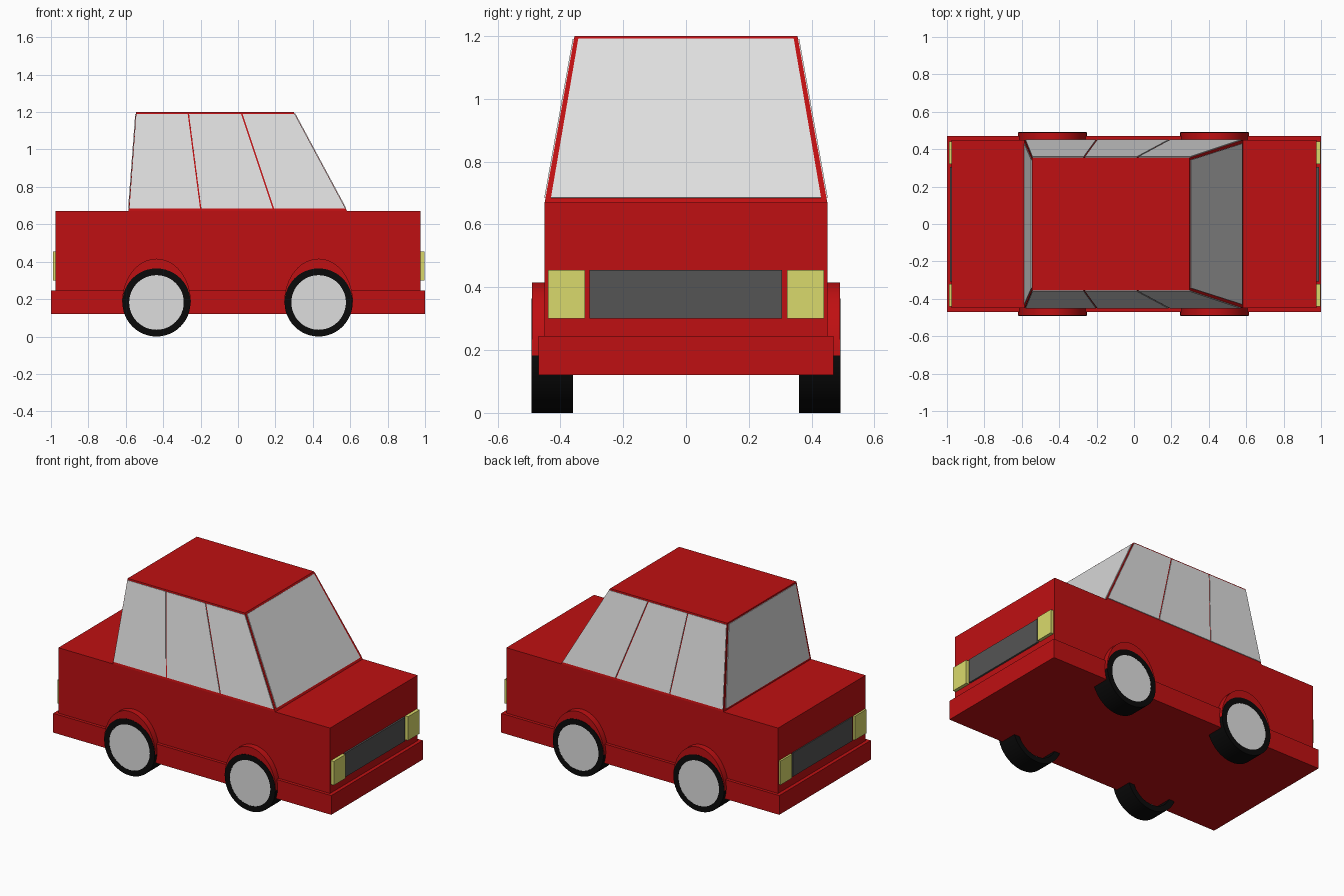
import bpy, bmesh, math
from mathutils import Vector

if "Cube" in bpy.data.objects:
    bpy.data.objects.remove(bpy.data.objects["Cube"])


def material(name, rgb):
    m = bpy.data.materials.new(name)
    m.diffuse_color = (*rgb, 1)
    m.use_nodes = True
    m.node_tree.nodes["Principled BSDF"].inputs["Base Color"].default_value = m.diffuse_color
    return m


RED = material("red paint", (0.52, 0.005, 0.006))
GREY = material("light grey", (0.73, 0.73, 0.73))
YELLOW = material("lamp yellow", (0.70, 0.70, 0.15))
DARK = material("dark grey", (0.09, 0.09, 0.09))
BLACK = material("tyre black", (0.003, 0.003, 0.003))


def finish(name, bm, mat, smooth=False):
    bmesh.ops.recalc_face_normals(bm, faces=bm.faces)
    me = bpy.data.meshes.new(name)
    bm.to_mesh(me)
    bm.free()
    me.materials.append(mat)
    ob = bpy.data.objects.new(name, me)
    bpy.context.collection.objects.link(ob)
    if smooth:
        bpy.ops.object.select_all(action='DESELECT')
        ob.select_set(True)
        bpy.context.view_layer.objects.active = ob
        bpy.ops.object.shade_smooth_by_angle(angle=math.radians(35))
    return ob


def loft(name, loops, mat, caps=True, closed=False, smooth=False):
    """Skin a list of equal-length closed loops."""
    bm = bmesh.new()
    rows = [[bm.verts.new(p) for p in loop] for loop in loops]
    n = len(rows[0])
    pairs = list(zip(rows, rows[1:])) + ([(rows[-1], rows[0])] if closed else [])
    for a, b in pairs:
        for i in range(n):
            j = (i + 1) % n
            bm.faces.new((a[i], a[j], b[j], b[i]))
    if caps and not closed:
        bm.faces.new(rows[0])
        bm.faces.new(rows[-1])
    return finish(name, bm, mat, smooth)


def rect(x0, x1, y, z):
    return [(x0, -y, z), (x1, -y, z), (x1, y, z), (x0, y, z)]


def box(name, x0, x1, y0, y1, z0, z1, mat):
    loops = [[(x0, y0, z), (x1, y0, z), (x1, y1, z), (x0, y1, z)] for z in (z0, z1)]
    return loft(name, loops, mat)


def plate(name, quad, outward, mat, t=0.004):
    """Thin pane standing proud of a sloping wall."""
    q = [Vector(p) for p in quad]
    n = (q[1] - q[0]).cross(q[2] - q[0]).normalized()
    if n.dot(Vector(outward)) < 0:
        n = -n
    return loft(name, [[p - n * 0.002 for p in q], [p + n * t for p in q]], mat)


def circle(cx, y, cz, r, n=48):
    return [(cx + r * math.cos(2 * math.pi * i / n), y,
             cz + r * math.sin(2 * math.pi * i / n)) for i in range(n)]


# body, bumper band and cabin
loft("body", [rect(-0.977, 0.977, 0.45, z) for z in (0.14, 0.67)], RED)
loft("bumper_band", [rect(-1, 1, 0.47, z) for z in (0.12, 0.245)], RED)
Z0, Z1 = 0.67, 1.2
loft("cabin", [rect(-0.585, 0.583, 0.45, Z0), rect(-0.545, 0.298, 0.355, Z1)], RED)


def wall(a, b, z):
    return a + (b - a) * (z - Z0) / (Z1 - Z0)


# side windows: bottom x range, top x range
ZB, ZT = 0.684, 1.19
PANES = [("rear", -0.580, -0.203, -0.543, -0.269),
         ("middle", -0.196, 0.185, -0.262, 0.016),
         ("front", 0.193, 0.573, 0.024, 0.301)]
for side, s in (("right", -1), ("left", 1)):
    yb, yt = s * wall(0.45, 0.355, ZB), s * wall(0.45, 0.355, ZT)
    for nm, b0, b1, t0, t1 in PANES:
        plate(f"{nm}_window_{side}",
              [(b0, yb, ZB), (b1, yb, ZB), (t1, yt, ZT), (t0, yt, ZT)], (0, s, 0), GREY)

# windscreen and back window
for nm, xa, xb, s in (("windscreen", 0.583, 0.298, 1), ("back_window", -0.585, -0.545, -1)):
    xl, xh = wall(xa, xb, ZB), wall(xa, xb, ZT)
    plate(nm, [(xl, -0.43, ZB), (xl, 0.43, ZB), (xh, 0.343, ZT), (xh, -0.343, ZT)],
          (s, 0, 0), GREY)

# lamps and grilles at both ends
for end, s, lamp, grille in (("front", 1, 0.998, 0.988), ("rear", -1, 0.989, 0.983)):
    xs = sorted((s * 0.97, s * grille))
    box(f"{end}_grille", *xs, -0.308, 0.305, 0.30, 0.455, DARK)
    xs = sorted((s * 0.97, s * lamp))
    for side, y0, y1 in (("right", -0.44, -0.322), ("left", 0.322, 0.44)):
        box(f"{end}_lamp_{side}", *xs, y0, y1, 0.30, 0.455, YELLOW)

# wheels and arches
R, RIM = 0.182, 0.146
for end, cx in (("rear", -0.436), ("front", 0.431)):
    for side, s in (("right", -1), ("left", 1)):
        yi, yo = s * 0.36, s * 0.492
        # tyre: open tube with a square section
        loft(f"{end}_tyre_{side}",
             [circle(cx, yi, R, R), circle(cx, yo, R, R),
              circle(cx, yo, R, RIM), circle(cx, yi, R, RIM)],
             BLACK, closed=True, smooth=True)
        # flat rim disc closing the outer side
        loft(f"{end}_rim_{side}",
             [circle(cx, y, R, RIM) for y in (s * 0.482, s * 0.491)], GREY, smooth=True)
        # arch: half-oval shell over the tyre
        n = 24
        ang = [math.pi * i / n for i in range(n + 1)]
        outer = [(cx + 0.184 * math.cos(a), 0.182 + 0.234 * math.sin(a)) for a in ang]
        inner = [(cx + 0.170 * math.cos(a), 0.182 + 0.175 * math.sin(a))
                 for a in reversed(ang)]
        loft(f"{end}_arch_{side}",
             [[(x, y, z) for x, z in outer + inner] for y in (yi, s * 0.490)],
             RED, smooth=True)
